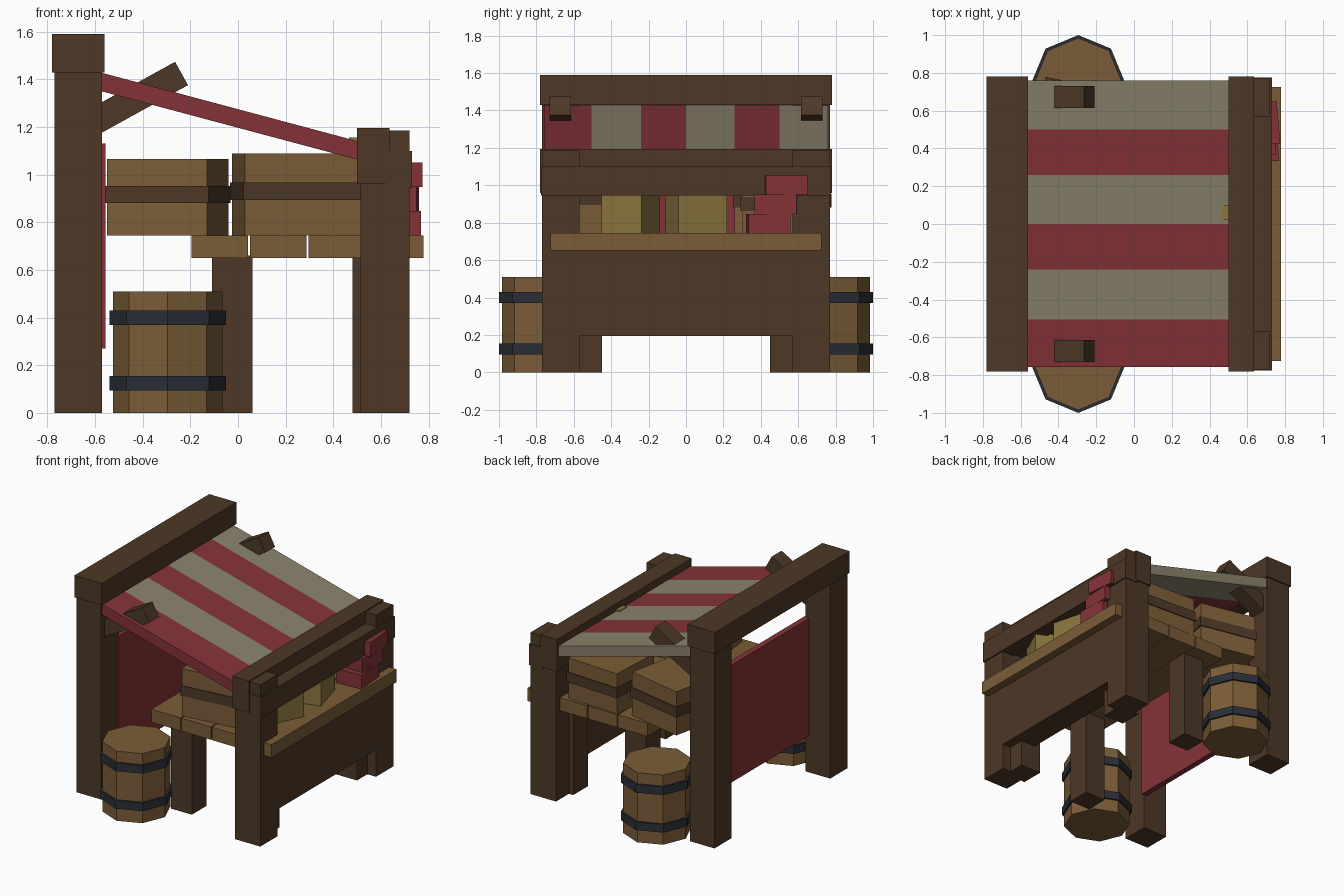
import bpy, bmesh
from math import radians, atan2, hypot
from mathutils import Matrix

if "Cube" in bpy.data.objects:
    bpy.data.objects.remove(bpy.data.objects["Cube"])


def material(name, rgb):
    m = bpy.data.materials.new(name)
    m.diffuse_color = (*[(c / 255) ** 2.2 for c in rgb], 1)
    m.use_nodes = True
    m.node_tree.nodes["Principled BSDF"].inputs["Base Color"].default_value = m.diffuse_color
    return m


DARK = material("dark_wood", (78, 59, 42))
WOOD = material("light_wood", (122, 93, 58))
RED = material("red_cloth", (132, 54, 58))
CREAM = material("cream_cloth", (138, 130, 109))
GOLD = material("yellow_goods", (136, 116, 64))
IRON = material("iron", (46, 50, 57))


def finish(name, bm, mat):
    me = bpy.data.meshes.new(name)
    bm.to_mesh(me)
    bm.free()
    me.materials.append(mat)
    ob = bpy.data.objects.new(name, me)
    bpy.context.collection.objects.link(ob)
    return ob


def block(name, size, centre, mat, turn=0, tilt=0):
    """Box with a turn about z and a tilt about y, in degrees."""
    bm = bmesh.new()
    bmesh.ops.create_cube(bm, size=1, matrix=Matrix.Diagonal((*size, 1)))
    ob = finish(name, bm, mat)
    ob.location = centre
    ob.rotation_euler = (0, radians(tilt), radians(turn))
    return ob


def box(name, x, y, z, mat):
    """Box given by its ranges along each axis."""
    r = (x, y, z)
    return block(name, [b - a for a, b in r], [(a + b) / 2 for a, b in r], mat)


def drum(name, radius, x, y, z0, z1, mat):
    bm = bmesh.new()
    bmesh.ops.create_cone(bm, cap_ends=True, segments=8, radius1=radius, radius2=radius,
                          depth=z1 - z0, matrix=Matrix.Translation((x, y, (z0 + z1) / 2)))
    return finish(name, bm, mat)


def crate(name, w, d, x, y, top, band, turn):
    base = 0.745
    block(name, (w, d, top - base), (x, y, (top + base) / 2), WOOD, turn)
    block(name + "_band", (w + 0.015, d + 0.015, 0.073), (x, y, band), DARK, turn)


# posts, braces, table legs and barrels, on both sides
for s, side in ((-1, "front"), (1, "back")):
    def span(a, b):
        return tuple(sorted((s * a, s * b)))
    box(side + "_tall_post", (-0.77, -0.57), span(0.57, 0.77), (0, 1.45), DARK)
    box(side + "_short_post", (0.515, 0.72), span(0.57, 0.77), (0, 1.185), DARK)
    for i, x in enumerate((-0.11, 0.48)):
        box(f"{side}_table_leg_{i}", (x, x + 0.17), span(0.45, 0.62), (0, 0.66), DARK)
    # brace from tall post through the canopy
    ax, az, bx, bz = -0.65, 1.197, -0.237, 1.425
    block(side + "_brace", (hypot(bx - ax, bz - az), 0.115, 0.112),
          ((ax + bx) / 2, s * 0.672, (az + bz) / 2), DARK,
          tilt=-28.9)
    # barrel with two hoops
    drum(side + "_barrel", 0.23, -0.295, s * 0.755, 0, 0.51, WOOD)
    for i, z in enumerate((0.095, 0.37)):
        drum(f"{side}_barrel_hoop_{i}", 0.245, -0.295, s * 0.755, z, z + 0.06, IRON)

# beams
box("tall_beam", (-0.78, -0.56), (-0.78, 0.78), (1.43, 1.59), DARK)
box("short_beam", (0.50, 0.635), (-0.78, 0.78), (0.96, 1.195), DARK)
box("outer_beam", (0.62, 0.73), (-0.775, 0.775), (0.945, 1.10), DARK)

# counter panel and planks
box("counter_panel", (0.53, 0.718), (-0.6, 0.6), (0.195, 0.655), DARK)
for i, x in enumerate((-0.195, 0.05, 0.295, 0.54)):
    box(f"counter_plank_{i}", (x, x + 0.238), (-0.725, 0.725), (0.65, 0.745), WOOD)

# hanging curtain
box("curtain", (-0.60, -0.557), (-0.58, 0.58), (0.27, 1.13), RED)

# sloping striped canopy
edges = (-0.758, -0.505, -0.24, 0, 0.26, 0.5, 0.76)
for i, (y0, y1) in enumerate(zip(edges, edges[1:])):
    bm = bmesh.new()
    profile = ((-0.58, 1.43), (-0.58, 1.352), (0.52, 1.058), (0.52, 1.136))
    face = bm.faces.new([bm.verts.new((x, y0, z)) for x, z in profile])
    ext = bmesh.ops.extrude_face_region(bm, geom=[face])
    bmesh.ops.translate(bm, vec=(0, y1 - y0, 0),
                        verts=[v for v in ext["geom"] if isinstance(v, bmesh.types.BMVert)])
    bmesh.ops.recalc_face_normals(bm, faces=bm.faces)
    finish(f"canopy_stripe_{i}", bm, CREAM if i % 2 else RED)

# crates on the counter
crate("crate_overhanging", 0.43, 0.43, -0.295, 0.515, 1.065, 0.917, -12)
crate("crate_front", 0.50, 0.48, 0.25, -0.425, 1.09, 0.93, 6.5)
crate("crate_back", 0.41, 0.40, 0.25, 0.51, 1.04, 0.90, -3)

# yellow goods
block("yellow_box_left", (0.235, 0.235, 0.25), (0.545, -0.295, 0.87), GOLD, -25)
block("yellow_box_right", (0.27, 0.27, 0.25), (0.535, 0.055, 0.87), GOLD, 15)
block("yellow_box_top", (0.13, 0.08, 0.165), (0.53, 0.06, 1.073), GOLD)

# stack of folded red cloth
for i, (x, y) in enumerate(((0.66, 0.44), (0.655, 0.485), (0.665, 0.53))):
    block(f"folded_cloth_{i}", (0.2, 0.225, 0.103), (x, y, 0.796 + i * 0.102), RED, (4, -3, 5)[i])
